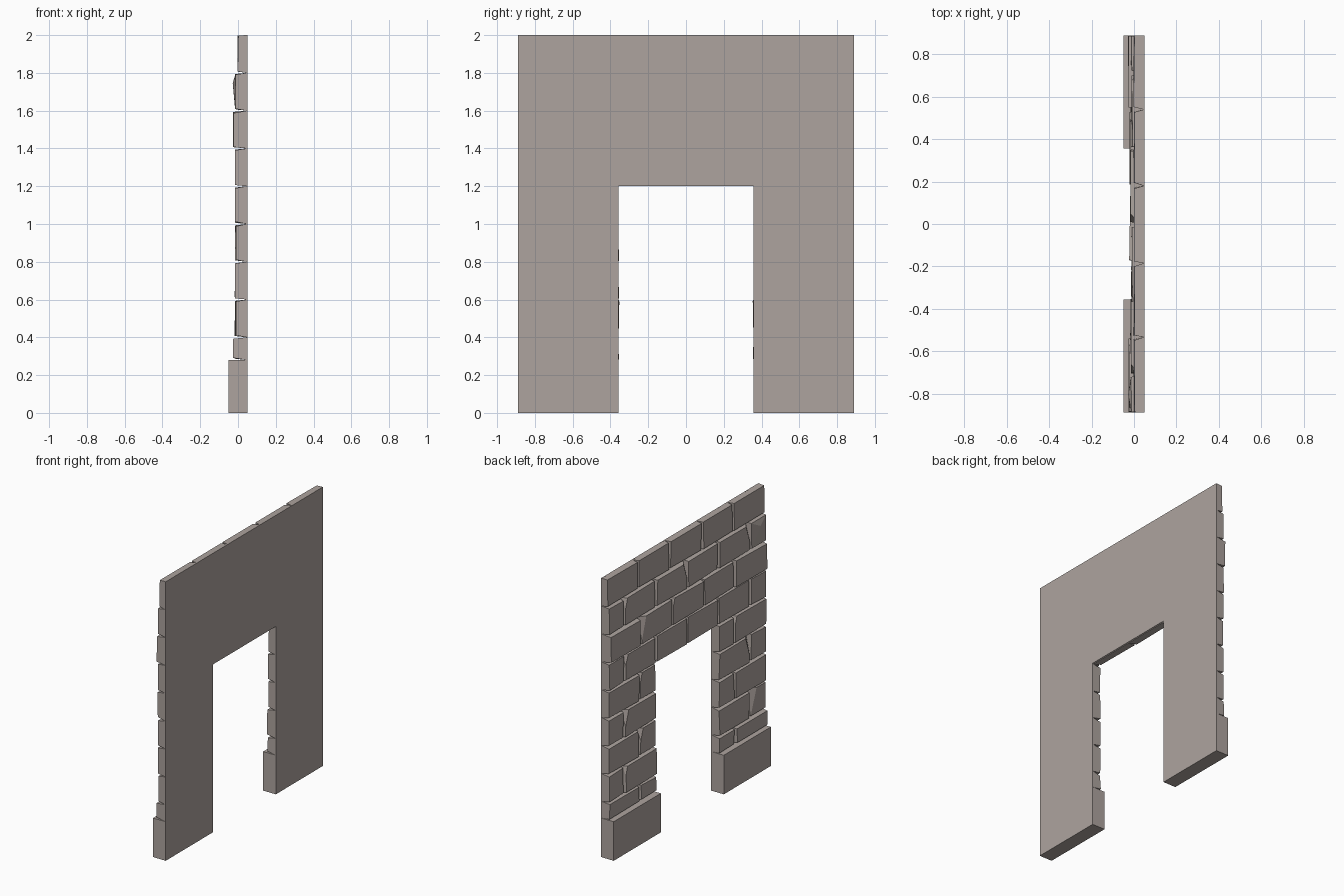
import bpy, bmesh, random
from mathutils import Vector

if "Cube" in bpy.data.objects:
    bpy.data.objects.remove(bpy.data.objects["Cube"])

random.seed(4)
HALF, DOOR, BACK = 0.89, 0.357, 0.05
stone = bpy.data.materials.new("stone")
stone.diffuse_color = (0.42, 0.37, 0.345, 1)
stone.use_nodes = True
stone.node_tree.nodes["Principled BSDF"].inputs["Base Color"].default_value = stone.diffuse_color


def make_object(name, bm):
    bmesh.ops.recalc_face_normals(bm, faces=bm.faces)
    mesh = bpy.data.meshes.new(name)
    bm.to_mesh(mesh)
    bm.free()
    mesh.materials.append(stone)
    obj = bpy.data.objects.new(name, mesh)
    bpy.context.collection.objects.link(obj)


def frustum(back, front):
    """Block between two (x, y, z) four-point loops."""
    bm = bmesh.new()
    b = [bm.verts.new(p) for p in back]
    f = [bm.verts.new(p) for p in front]
    bm.faces.new(b)
    face = bm.faces.new(f[::-1])
    for i in range(4):
        j = (i + 1) % 4
        bm.faces.new((b[i], f[i], f[j], b[j]))
    return bm, face


def rect(x, y0, y1, z0, z1):
    return [(x, y0, z0), (x, y1, z0), (x, y1, z1), (x, y0, z1)]


def brick(name, y0, y1, z0, z1, depth, chips=(), bump=0.0):
    def taper(edge):
        outer = abs(abs(edge) - HALF) < 0.01
        jamb = abs(abs(edge) - DOOR) < 0.01 and z1 < 1.21
        if jamb:
            return random.uniform(-0.004, 0.004)
        return random.uniform(0.001, 0.005) if outer else random.uniform(0.007, 0.016)

    front = []
    for y, z in ((y0, z0), (y1, z0), (y1, z1), (y0, z1)):
        sy, sz = (1 if y == y0 else -1), (1 if z == z0 else -1)
        tz = 0.002 if z > 1.99 else random.uniform(0.006, 0.013)
        front.append((depth + random.uniform(-0.003, 0.003), y + sy * taper(y), z + sz * tz))
    bm, face = frustum(rect(BACK - 0.004, y0, y1, z0, z1), front)
    if bump:
        # bulging front face
        old = set(bm.verts)
        bmesh.ops.poke(bm, faces=[face])
        for v in bm.verts:
            if v not in old:
                v.co += Vector((-bump, 0, 0.045))
    # knocked-off front corners
    for sy, sz, size in chips:
        corner = Vector((depth, y1 if sy > 0 else y0, z1 if sz > 0 else z0))
        a = corner + Vector((0.04, 0, 0))
        b = corner + Vector((0, -sy * size, 0))
        c = corner + Vector((0, 0, -sz * size * 3))
        n = (b - a).cross(c - a).normalized()
        if n.dot(corner - a) < 0:
            n.negate()
        bmesh.ops.bisect_plane(bm, geom=bm.verts[:] + bm.edges[:] + bm.faces[:],
                               plane_co=a, plane_no=n, clear_outer=True)
        bmesh.ops.holes_fill(bm, edges=[e for e in bm.edges if e.is_boundary], sides=0)
    make_object(name, bm)


# backing wall with doorway
bm = bmesh.new()
outline = [(-HALF, 0), (-DOOR, 0), (-DOOR, 1.205), (DOOR, 1.205),
           (DOOR, 0), (HALF, 0), (HALF, 2), (-HALF, 2)]
rings = [[bm.verts.new((x, y, z)) for y, z in outline] for x in (BACK, BACK - 0.006)]
bm.faces.new(rings[0])
bm.faces.new(rings[1][::-1])
for i in range(len(outline)):
    j = (i + 1) % len(outline)
    bm.faces.new((rings[0][i], rings[1][i], rings[1][j], rings[0][j]))
make_object("backing_wall", bm)

# plinth blocks either side of the doorway
for side, (a, b) in (("left", (DOOR, HALF)), ("right", (-HALF, -DOOR))):
    bm, _ = frustum(rect(BACK, a, b, 0, 0.28), rect(-0.05, a, b, 0, 0.28))
    make_object("plinth_" + side, bm)

# brick courses, top to bottom, in alternating bond
odd = [-0.89, -0.534, -0.185, 0.18, 0.54, 0.89]
even = [-0.89, -0.712, -0.357, 0, 0.357, 0.712, 0.89]
chips = {(2, 3): [(-1, 1, 0.05)], (2, 1): [(-1, 1, 0.05)], (2, 4): [(1, 1, 0.035)],
         (3, 3): [(1, 1, 0.07)], (3, 2): [(1, 1, 0.035)],
         (4, 4): [(1, 1, 0.04)], (5, 0): [(1, 1, 0.03)], (6, 1): [(-1, 1, 0.06)],
         (5, 3): [(1, 1, 0.04)], (6, 4): [(1, 1, 0.045)], (7, 3): [(1, 1, 0.045)],
         (8, 0): [(1, 1, 0.08)], (8, 4): [(1, 1, 0.035)]}
depths = {(3, 4): -0.028, (3, 3): -0.022, (3, 0): -0.022, (3, 2): -0.02, (9, 0): -0.025}
for row in range(1, 10):
    z1 = 2.2 - 0.2 * row
    z0 = 0.28 if row == 9 else z1 - 0.2
    edges = odd if row % 2 else even
    for i, (a, b) in enumerate(zip(edges, edges[1:])):
        if row > 4:
            # leave the doorway open
            if a < 0:
                b = min(b, -DOOR)
            if b > 0:
                a = max(a, DOOR)
            if b - a < 0.02:
                continue
        base = 0.0 if row == 1 else random.uniform(-0.016, -0.009)
        brick(f"brick_{row}_{i}", a, b, z0, z1, depths.get((row, i), base),
              chips.get((row, i), ()), 0.014 if (row, i) == (2, 0) else 0.0)
